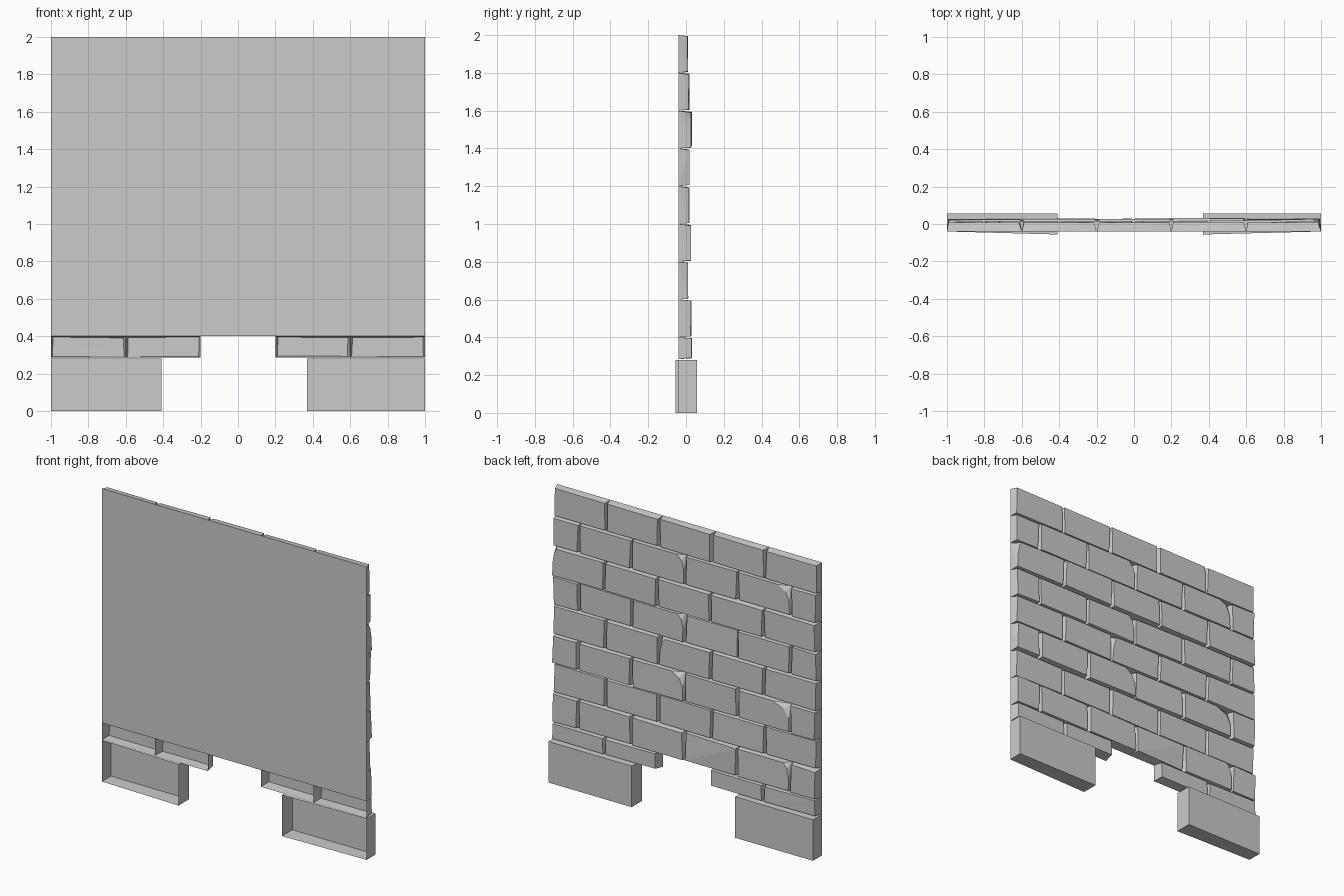
import bpy, bmesh, random
from mathutils import Vector

if "Cube" in bpy.data.objects:
    bpy.data.objects.remove(bpy.data.objects["Cube"])

random.seed(4)
FRONT = -0.04


def add_object(name, bm):
    mesh = bpy.data.meshes.new(name)
    bm.to_mesh(mesh)
    bm.free()
    obj = bpy.data.objects.new(name, mesh)
    bpy.context.collection.objects.link(obj)
    return obj


def open_hull(name, rim, face):
    """Convex shell between a front rim and a back face, left open at the front."""
    bm = bmesh.new()
    for p in rim + face:
        bm.verts.new(p)
    bmesh.ops.convex_hull(bm, input=list(bm.verts))
    bm.verts.ensure_lookup_table()
    rim_set = set(Vector(p).freeze() for p in rim)
    front = [f for f in bm.faces
             if all(v.co.copy().freeze() in rim_set for v in f.verts)]
    bmesh.ops.delete(bm, geom=front, context='FACES')
    bmesh.ops.dissolve_limit(bm, angle_limit=0.02, verts=bm.verts, edges=bm.edges)
    bmesh.ops.recalc_face_normals(bm, faces=bm.faces)
    return add_object(name, bm)


def brick(name, x0, x1, z0, z1, depth, chips, warp):
    rim = [(x0, FRONT, z0), (x1, FRONT, z0), (x1, FRONT, z1), (x0, FRONT, z1)]
    face = []
    for key, cx, cz, sx, sz in (("bl", x0, z0, 1, 1), ("br", x1, z0, -1, 1),
                                ("tr", x1, z1, -1, -1), ("tl", x0, z1, 1, -1)):
        px = cx + sx * random.uniform(0.006, 0.016)
        pz = cz + sz * random.uniform(0.004, 0.011)
        y = depth - random.uniform(0, warp)
        if key in chips:
            # broken corner: cut-back face with a lower shoulder
            c = chips[key]
            face += [(px + sx * c, y, pz), (px + sx * c * 0.3, y, pz + sz * 0.035),
                     (px, y, pz + sz * 0.09), (px, -0.012, pz)]
        else:
            face.append((px, y, pz))
    return open_hull(name, rim, face)


# Flat plaster front
bm = bmesh.new()
bm.faces.new([bm.verts.new(p) for p in ((-1, FRONT, 0.4), (1, FRONT, 0.4),
                                        (1, FRONT, 2), (-1, FRONT, 2))])
add_object("wall_front", bm)

# Brick courses, from the top down, in running bond
full = [-1, -0.6, -0.2, 0.2, 0.6, 1]
half = [-1, -0.8, -0.4, 0, 0.4, 0.8, 1]
depths = [0.01, 0.02, 0.032, 0.02, 0.022, 0.028, 0.012, 0.03, 0.034]
chipped = {(1, 1): {"tl": 0.08}, (1, 3): {"tl": 0.05}, (2, 4): {"tr": 0.03},
           (3, 3): {"tl": 0.04}, (4, 2): {"tr": 0.04}, (5, 1): {"tl": 0.12},
           (5, 3): {"tl": 0.08}, (7, 1): {"tl": 0.04}}
for row, depth in enumerate(depths):
    edges = half if row % 2 else full
    top = 2 - 0.2 * row
    bottom = 0.285 if row == 8 else top - 0.2
    for i, (a, b) in enumerate(zip(edges, edges[1:])):
        if row == 8 and i == 2:
            continue  # gap between the feet
        d = depth if row in (0, 6) else depth - random.uniform(0, 0.006)
        warp = 0.014 if (row, i) in ((3, 2), (5, 2), (7, 2)) else 0.002
        brick(f"brick_{row}_{i}", a, b, bottom, top, d, chipped.get((row, i), {}), warp)

# Hollow base blocks with a skewed open front
for name, outer, inner in (("base_block_left", -1, -0.41), ("base_block_right", 1, 0.37)):
    rim = [(outer, FRONT, 0), (inner, -0.056, 0), (inner, -0.056, 0.28), (outer, FRONT, 0.28)]
    back = [(x, 0.057, z) for x in (outer, inner) for z in (0, 0.28)]
    open_hull(name, rim, back)
